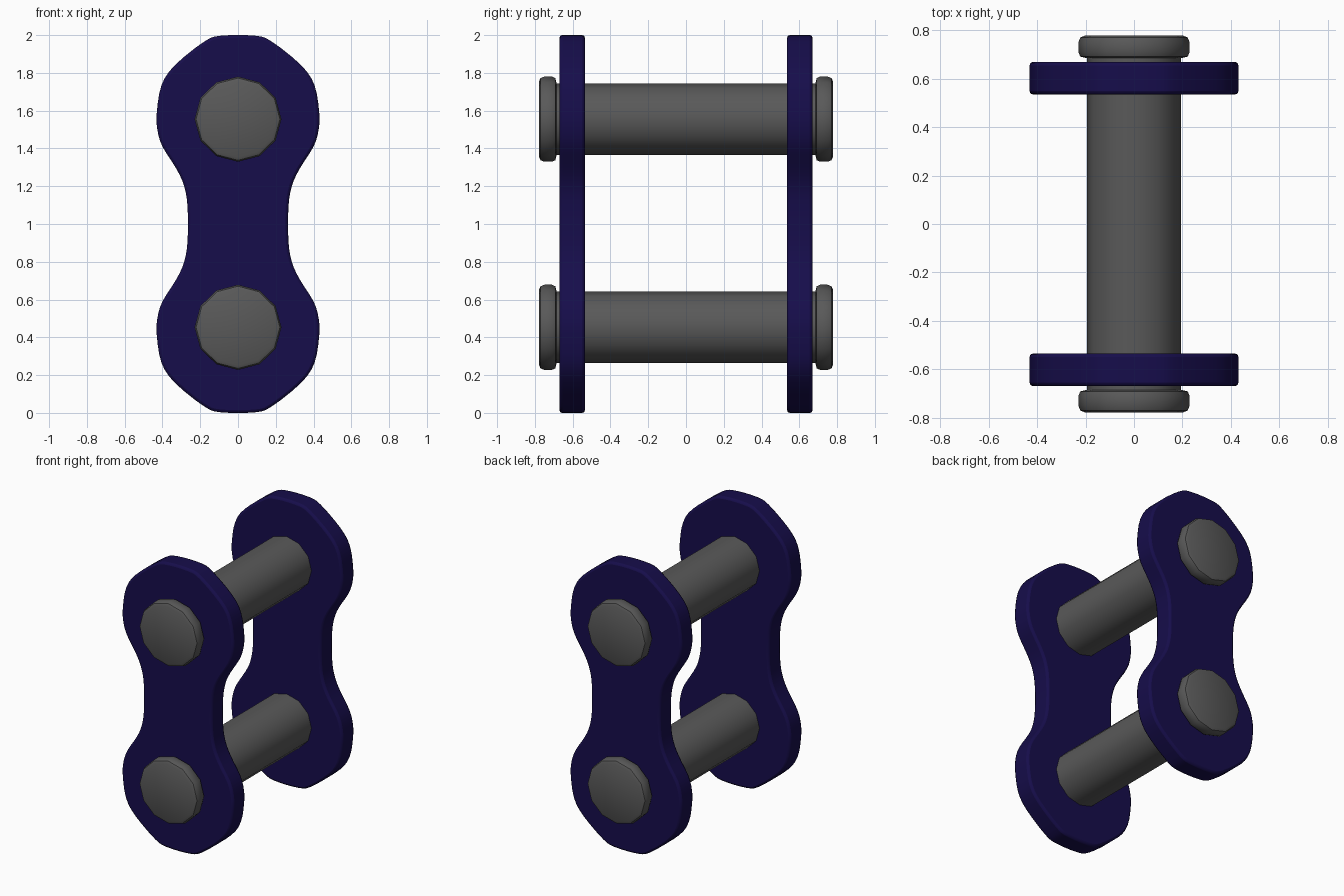
import bpy, bmesh, math
from mathutils import Vector

if "Cube" in bpy.data.objects:
    bpy.data.objects.remove(bpy.data.objects["Cube"])


def material(name, rgb):
    m = bpy.data.materials.new(name)
    m.diffuse_color = (*rgb, 1)
    m.use_nodes = True
    m.node_tree.nodes["Principled BSDF"].inputs["Base Color"].default_value = m.diffuse_color
    return m


navy = material("navy_paint", (0.008, 0.004, 0.07))
steel = material("dark_steel", (0.1, 0.1, 0.1))


def finish(bm, name, mat, angle):
    bmesh.ops.recalc_face_normals(bm, faces=bm.faces)
    me = bpy.data.meshes.new(name)
    bm.to_mesh(me)
    bm.free()
    me.materials.append(mat)
    ob = bpy.data.objects.new(name, me)
    bpy.context.collection.objects.link(ob)
    bpy.ops.object.select_all(action='DESELECT')
    ob.select_set(True)
    bpy.context.view_layer.objects.active = ob
    bpy.ops.object.shade_smooth_by_angle(angle=math.radians(angle))
    return ob


def smooth_loop(pts, steps):
    # Catmull-Rom through a closed loop of points
    out, n = [], len(pts)
    for i in range(n):
        a, b, c, d = (Vector(pts[(i + k) % n]) for k in (-1, 0, 1, 2))
        for s in range(steps):
            t = s / steps
            out.append(0.5 * (2 * b + (c - a) * t + (2 * a - 5 * b + 4 * c - d) * t * t
                              + (3 * b - a - 3 * c + d) * t ** 3))
    return out


# Waisted plate outline: one quarter (x, z from centre), mirrored twice
quarter = [(0.09, 0.997), (0.18, 0.965), (0.335, 0.84), (0.405, 0.735), (0.43, 0.59),
           (0.427, 0.50), (0.40, 0.41), (0.325, 0.29), (0.285, 0.20), (0.267, 0.09)]
right = quarter + [(x, -z) for x, z in reversed(quarter)]
outline = smooth_loop(right + [(-x, z) for x, z in reversed(right)], 3)


def plate(name, y):
    bm = bmesh.new()
    face = bm.faces.new([bm.verts.new((p.x, y - 0.0675, p.y + 1.0)) for p in outline])
    ext = bmesh.ops.extrude_face_region(bm, geom=[face])
    bmesh.ops.translate(bm, vec=(0, 0.135, 0),
                        verts=[v for v in ext['geom'] if isinstance(v, bmesh.types.BMVert)])
    ob = finish(bm, name, navy, 40)
    bev = ob.modifiers.new("soft_rim", 'BEVEL')
    bev.width, bev.segments = 0.015, 2
    bev.limit_method, bev.angle_limit = 'ANGLE', math.radians(50)


plate("front_plate", -0.6025)
plate("back_plate", 0.6025)

# Twelve-sided pin with a rounded head at each end: (radius, distance along y)
half = [(0.205, 0.778), (0.222, 0.77), (0.23, 0.75), (0.23, 0.71), (0.222, 0.692), (0.194, 0.685)]
profile = [(r, -y) for r, y in half] + list(reversed(half))


def pin(name, z):
    bm = bmesh.new()
    n = 12
    rings = []
    for r, y in profile:
        rings.append([bm.verts.new((r * math.cos(math.tau * i / n), y,
                                    z + r * 0.98 * math.sin(math.tau * i / n))) for i in range(n)])
    for a, b in zip(rings, rings[1:]):
        for i in range(n):
            j = (i + 1) % n
            bm.faces.new((a[i], a[j], b[j], b[i]))
    bm.faces.new(rings[0])
    bm.faces.new(rings[-1])
    finish(bm, name, steel, 40)


pin("upper_pin", 1.555)
pin("lower_pin", 0.453)
